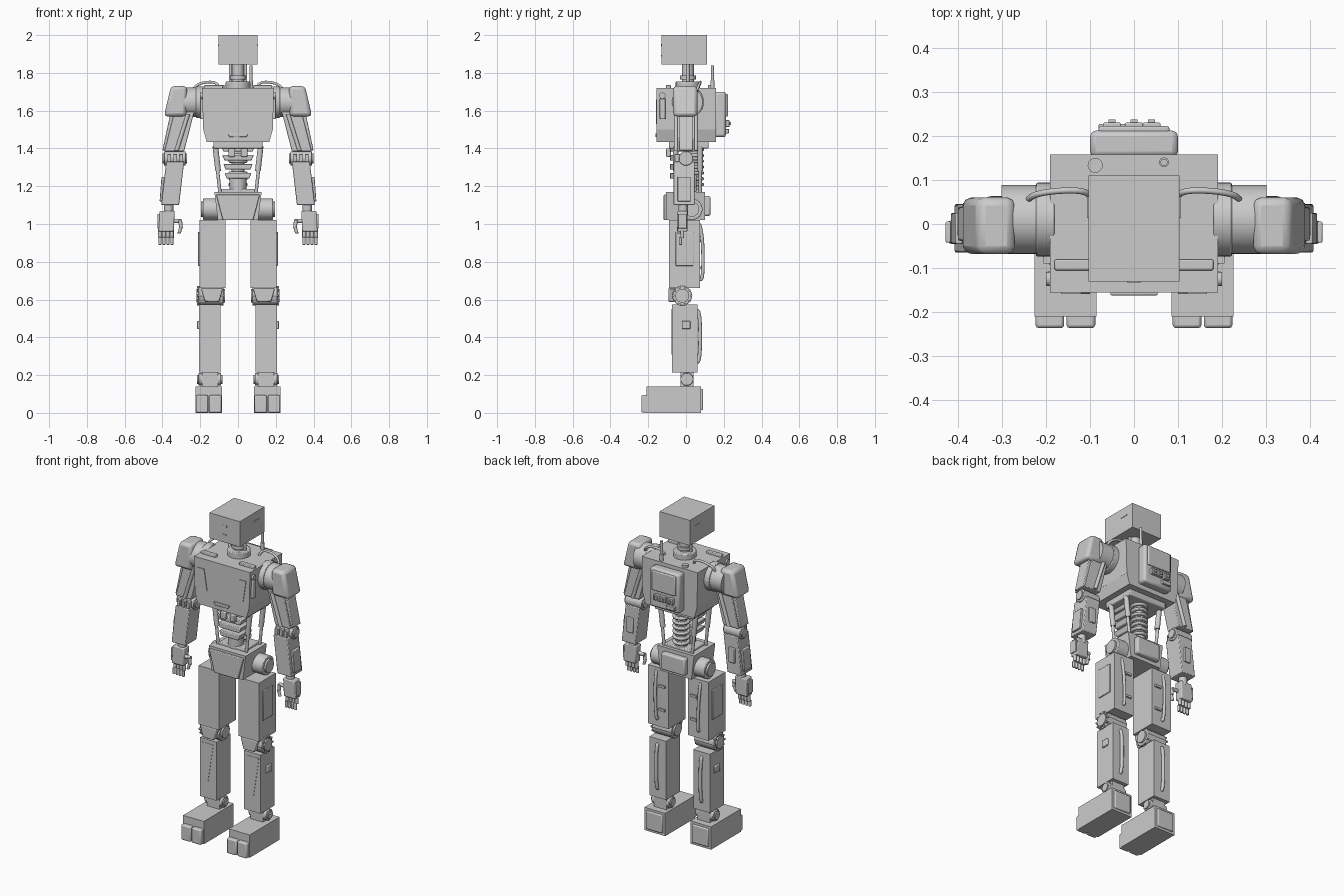
import bpy, bmesh, math
from mathutils import Matrix, Vector

if "Cube" in bpy.data.objects:
    bpy.data.objects.remove(bpy.data.objects["Cube"], do_unlink=True)

color = (.6, .6, .6, 1)
grey = bpy.data.materials.new("light grey")
grey.use_nodes = True
grey.diffuse_color = color
grey.node_tree.nodes["Principled BSDF"].inputs["Base Color"].default_value = color
meshes = []


def link(name, data, pair):
    """Place one part; a pair is mirrored to the other side."""
    data.materials.append(grey)
    part = bpy.data.objects.new(name, data)
    bpy.context.scene.collection.objects.link(part)
    return part


def finish(name, bm, bevel, pair):
    bmesh.ops.recalc_face_normals(bm, faces=bm.faces)
    mesh = bpy.data.meshes.new(name)
    bm.to_mesh(mesh)
    bm.free()
    part = link(name, mesh, pair)
    if bevel:
        rounding = part.modifiers.new("Bevel", "BEVEL")
        rounding.width, rounding.segments = bevel, 2
    if pair:
        part.modifiers.new("Mirror", "MIRROR")
    meshes.append(part)
    return part


def both(half):
    return (-half, half)


def block(name, x, y, z, taper=1, lean=0, bevel=0, pair=False):
    """Box whose bottom can be narrowed by taper and moved sideways by lean."""
    bm = bmesh.new()
    bmesh.ops.create_cube(bm, size=1)
    middle = sum(x) / 2
    for v in bm.verts:
        bottom = v.co.z < 0
        v.co = [span[c > 0] for span, c in zip((x, y, z), v.co)]
        if bottom:
            v.co.x = middle + (v.co.x - middle) * taper + lean
    return finish(name, bm, bevel, pair)


def plate(name, base, face, size=(.7, .7), at=(.5, .5), depth=.01, bevel=0, pair=False):
    """Raised plate on one face of a part, sized in fractions of that face."""
    axis, far = {"left": (0, True), "front": (1, False), "back": (1, True)}[face]
    fractions, spans = iter(zip(size, at)), []
    for i in range(3):
        values = [v.co[i] for v in base.data.vertices]
        low, high = min(values), max(values)
        if i == axis:
            surface = high if far else low
            spans.append((surface - depth, surface + depth))
        else:
            part, center = next(fractions)
            reach = (high - low) * part / 2
            center = low + (high - low) * center
            spans.append((center - reach, center + reach))
    return block(name, *spans, bevel=bevel, pair=pair)


def cylinder(span, radius, sides):
    bm = bmesh.new()
    bmesh.ops.create_cone(bm, cap_ends=True, segments=sides, radius1=radius,
                          radius2=radius, depth=span[1] - span[0])
    return bm


def post(name, x, y, z, radius, lean=0, bevel=0, pair=False):
    """Upright cylinder; lean moves its bottom sideways."""
    bm = cylinder(z, radius, 20)
    for v in bm.verts:
        v.co += Vector((x + lean * (v.co.z < 0), y, sum(z) / 2))
    return finish(name, bm, bevel, pair)


def axle(name, x, y, z, radius, sides=32, bevel=0):
    """Mirrored cylinder lying along the x axis."""
    bm = cylinder(x, radius, sides)
    bm.transform(Matrix.Translation((sum(x) / 2, y, z)) @ Matrix.Rotation(math.pi / 2, 4, "Y"))
    return finish(name, bm, bevel, True)


def joint(name, x, y, z, radius, bolts=0):
    """Axle with a smaller disc at each end and an optional ring of bolts."""
    inner, outer = x
    cap = radius / 5
    axle(name, x, y, z, radius, bevel=.004)
    axle(name + " discs", (inner - cap, outer + cap), y, z, radius * .7)
    for i in range(bolts):
        turn = math.tau * i / bolts
        axle(name + " bolt", (inner, outer + cap * .8), y + radius * .9 * math.cos(turn),
             z + radius * .9 * math.sin(turn), radius / 8, sides=8)


def cable(name, start, end, bulge, radius):
    """Mirrored hose from start to end, pushed out by bulge."""
    start, end, bulge = Vector(start), Vector(end), Vector(bulge)
    curve = bpy.data.curves.new(name, "CURVE")
    curve.dimensions, curve.bevel_depth, curve.use_fill_caps = "3D", radius, True
    spline = curve.splines.new("NURBS")
    path = (start, start + bulge, end + bulge, end)
    spline.points.add(len(path) - 1)
    for point, place in zip(spline.points, path):
        point.co = (*place, 1)
    spline.use_endpoint_u, spline.order_u = True, 3
    link(name, curve, True).modifiers.new("Mirror", "MIRROR")


# Head, face and neck
head = block("head", both(.103), (-.13, .11), (1.845, 2))
plate("mouth", head, "front", size=(.12, .05), at=(.5, .3), depth=.003)
plate("eyes", head, "front", size=(.03, .08), at=(.56, .65), depth=.003, pair=True)
plate("head side ports", head, "left", size=(.2, .05), at=(.7, .65), depth=.003, pair=True)
post("neck core", 0, .01, (1.7, 1.85), radius=.032)
post("neck collar", 0, .01, (1.7, 1.755), radius=.065, bevel=.005)
post("neck ring", 0, .01, (1.765, 1.785), radius=.042)
post("neck pistons", .04, .01, (1.73, 1.85), radius=.008, pair=True)

# Chest
chest = block("chest", both(.19), (-.155, .158), (1.5, 1.72), taper=.97)
block("chest base", both(.184), (-.155, .158), (1.435, 1.5), taper=.9)
block("chest underplate", both(.13), (-.09, .12), (1.4, 1.44), bevel=.006)
block("chest vent", both(.055), (-.162, -.15), (1.46, 1.48), taper=.8, bevel=.003)
block("chest panels", (.12, .165), (-.159, -.15), (1.53, 1.66), lean=-.02, pair=True)
block("chest top bars", (.08, .18), (-.105, -.08), (1.7, 1.735), bevel=.004, pair=True)
plate("chest side plates", chest, "left", size=(.1, .5), at=(.1, .5), bevel=.004, pair=True)
axle("chest bolts", (.18, .2), -.125, 1.68, radius=.016)
cable("shoulder cables", (.1, .06, 1.71), (.24, .05, 1.69), bulge=(0, .02, .05), radius=.007)

# Backpack
pack = block("backpack", both(.1), (.15, .212), (1.46, 1.7), bevel=.014)
plate("backpack door", pack, "back", size=(.8, .5), at=(.5, .7), bevel=.005)
for across in (.25, .5, .7):
    plate("backpack module", pack, "back", size=(.2, .15), at=(across, .3), depth=.018, bevel=.003)
    plate("backpack plug", pack, "back", size=(.08, .07), at=(across, .3), depth=.025)
plate("backpack latch", pack, "back", size=(.3, .1), at=(.25, .13), depth=.015, bevel=.003)
post("antenna", .068, .14, (1.7, 1.84), radius=.008)
post("antenna base", .068, .14, (1.7, 1.76), radius=.011)
post("filler cap", -.088, .133, (1.7, 1.735), radius=.017)

# Waist: ringed spine, front ribs and side pistons
post("spine", 0, .045, (1.16, 1.42), radius=.034)
for i in range(7):
    z = 1.2 + i * .031
    post("spine ring", 0, .045, (z, z + .017), radius=.05, bevel=.006)
for i in range(4):
    z = 1.24 + i * .048
    block("waist rib", both(.07 + i * .007), (-.085, .02), (z, z + .03), taper=.85, bevel=.004)
post("waist joint", 0, -.02, (1.16, 1.25), radius=.045)
block("waist modules", (.015, .05), (-.105, -.08), (1.355, 1.4), bevel=.005, pair=True)
for y in (-.055, .075):
    post("waist piston sleeves", .12, y, (1.28, 1.41), radius=.015, lean=-.015, pair=True)
    post("waist pistons", .11, y, (1.16, 1.3), radius=.009, lean=-.015, pair=True)

# Pelvis and hips
pelvis = block("pelvis", both(.125), (-.105, .1), (1.02, 1.17), taper=.85)
block("pelvis front", both(.115), (-.118, -.1), (1.02, 1.155), taper=.7, bevel=.004)
plate("pelvis back plate", pelvis, "back", size=(.65, .7), depth=.03, bevel=.01)
block("waist mount", both(.09), (-.06, .08), (1.16, 1.185), bevel=.005)
joint("hips", (.09, .184), .03, 1.078, radius=.057)

# Thighs
thigh = block("thighs", (.067, .205), (-.09, .075), (.66, 1.02), pair=True)
plate("thigh panels", thigh, "left", size=(.58, .5), at=(.5, .58), depth=.007, bevel=.003, pair=True)
cable("thigh cables", (.15, .07, 1), (.14, .07, .72), bulge=(0, .02, -.05), radius=.009)
for height in (.3, .7):
    plate("thigh clips", thigh, "back", size=(.3, .04), at=(.3, height), pair=True)

# Knees
joint("knees", (.078, .21), -.02, .62, radius=.052, bolts=10)
block("kneecaps", (.08, .195), (-.093, -.05), (.588, .66), taper=.65, bevel=.005, pair=True)

# Shins
shin = block("shins", (.093, .206), (-.075, .062), (.213, .573), pair=True)
block("shin panels", (.115, .195), (-.077, -.07), (.31, .55), taper=.1, pair=True)
plate("shin boxes", shin, "left", size=(.33, .12), at=(.55, .7), bevel=.004, pair=True)
cable("shin cables", (.15, .06, .54), (.15, .06, .27), bulge=(0, .015, 0), radius=.01)

# Ankles and feet
joint("ankles", (.09, .21), .005, .178, radius=.034)
block("ankle mounts", (.105, .19), (-.03, .04), (.13, .225), pair=True)
foot = block("feet", (.085, .226), (-.21, .08), (0, .14), pair=True)
plate("heels", foot, "back", size=(.8, .8), bevel=.006, pair=True)
for across in (.25, .75):
    plate("toes", foot, "front", size=(.46, .66), at=(across, .34), depth=.026, bevel=.007, pair=True)

# Shoulders
axle("shoulders", (.18, .3), .01, 1.645, radius=.078)
axle("shoulder rings", (.18, .222), .01, 1.645, radius=.084, bevel=.004)
block("shoulder caps", (.27, .355), (-.068, .06), (1.57, 1.73), taper=1.4, lean=.02,
      bevel=.018, pair=True)

# Upper arms
block("upper arms", (.23, .335), both(.048), (1.385, 1.6), lean=.055, bevel=.004, pair=True)
block("upper arm plates", (.33, .355), both(.038), (1.39, 1.6), lean=.045, bevel=.004, pair=True)
for y in both(.052):
    post("arm pistons", .265, y, (1.39, 1.58), radius=.011, lean=.06, pair=True)

# Elbows and forearms
joint("elbows", (.278, .392), 0, 1.347, radius=.038)
for i in range(3):
    x = .29 + i * .032
    block("elbow fins", (x, x + .02), (-.06, -.02), (1.33, 1.37), bevel=.003, pair=True)
forearm = block("forearms", (.285, .38), (-.065, .045), (1.1, 1.33), lean=.027, bevel=.004, pair=True)
block("forearm plates", (.385, .405), (-.045, .025), (1.12, 1.25), lean=.01, bevel=.003, pair=True)
plate("forearm back boxes", forearm, "back", size=(.35, .4), bevel=.004, pair=True)

# Hands
post("wrists", .367, -.015, (1.05, 1.11), radius=.025, pair=True)
palm = block("palms", (.335, .415), (-.045, .008), (.96, 1.07), lean=.006, bevel=.006, pair=True)
plate("hand guards", palm, "left", size=(.9, .7), depth=.006, bevel=.003, pair=True)
for i in range(4):
    x = .35 + i * .021
    post("finger bases", x, -.02, (.925, .97), radius=.01, pair=True)
    post("finger tips", x, -.03, (.89, .93), radius=.008, bevel=.003, pair=True)
axle("thumb bases", (.3, .345), -.028, 1.016, radius=.011)
post("thumb middles", .306, -.034, (.98, 1.02), radius=.01, lean=-.004, pair=True)
post("thumb tips", .302, -.038, (.95, .985), radius=.009, lean=.01, bevel=.003, pair=True)

# Smooth the round parts and keep hard edges
for part in meshes:
    part.select_set(True)
bpy.context.view_layer.objects.active = meshes[0]
bpy.ops.object.shade_smooth_by_angle(angle=math.radians(30))
